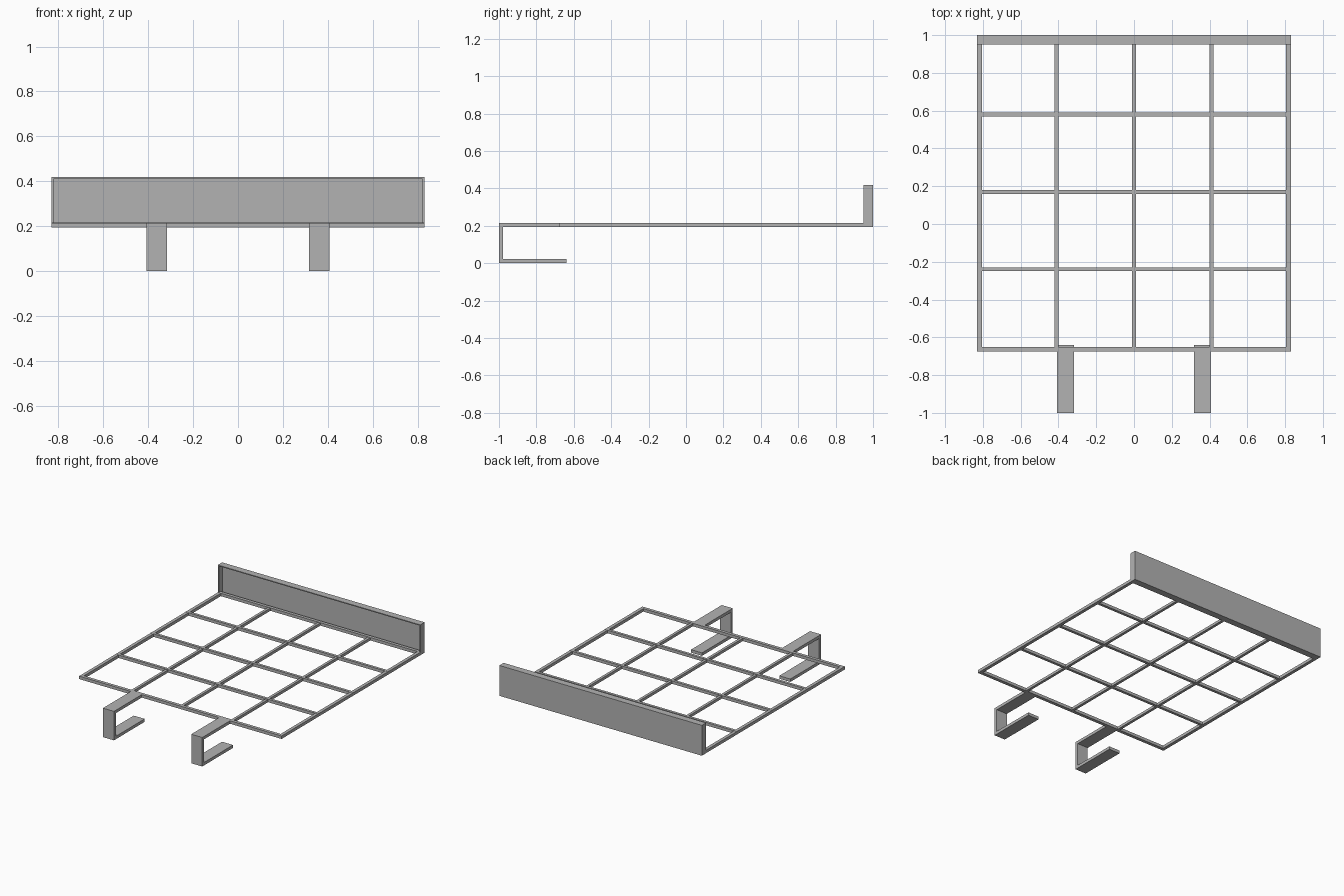
import bpy

cube = bpy.data.objects.get("Cube")
if cube:
    bpy.data.objects.remove(cube, do_unlink=True)

steel = bpy.data.materials.new("grey steel")
steel.use_nodes = True
GREY = (0.45, 0.45, 0.45, 1)
steel.diffuse_color = GREY
steel.node_tree.nodes["Principled BSDF"].inputs["Base Color"].default_value = GREY


def box(name, x, y, z):
    """Box from (min, max) pairs on each axis."""
    mid = [sum(p) / 2 for p in (x, y, z)]
    size = [p[1] - p[0] for p in (x, y, z)]
    bpy.ops.mesh.primitive_cube_add(size=1, location=mid)
    ob = bpy.context.object
    ob.name = name
    ob.scale = size
    bpy.ops.object.transform_apply(location=False, rotation=False, scale=True)
    ob.data.materials.append(steel)
    return ob


HALF = 0.83            # half width of the rack
FRONT, BACK = -0.675, 1.0
LOW, TOP = 0.193, 0.215
RAIL = 0.024           # rail width
BAR = 0.01             # half width of the grid bars
LIP = 0.95             # front edge of the back panel's flanges
CREST = 0.418

# Outer frame
box("front_rail", (-HALF, HALF), (FRONT, FRONT + RAIL), (LOW, TOP))
box("back_rail", (-HALF, HALF), (LIP, LIP + RAIL), (LOW, TOP))
for side, s in (("right", -1), ("left", 1)):
    xs = sorted((s * HALF, s * (HALF - RAIL)))
    box(side + "_rail", xs, (FRONT + RAIL, LIP), (LOW, TOP))

# Inner grid
for i, x in enumerate((-0.41, 0, 0.41)):
    box(f"long_bar_{i + 1}", (x - BAR, x + BAR), (FRONT + RAIL, LIP), (LOW, TOP - 0.002))
for i, y in enumerate((-0.24, 0.17, 0.58)):
    box(f"cross_bar_{i + 1}", (-HALF, HALF), (y - BAR, y + BAR), (LOW + 0.001, TOP + 0.001))

# Back panel: a thin sheet with folded flanges
SHEET = 0.007
box("back_panel", (-HALF, HALF), (BACK - SHEET, BACK), (LOW, CREST))
box("panel_top_flange", (-HALF, HALF), (LIP, BACK - SHEET), (CREST - SHEET, CREST))
box("panel_bottom_flange", (-HALF, HALF), (LIP + RAIL, BACK - SHEET), (LOW, LOW + SHEET))
for side, s in (("right", -1), ("left", 1)):
    xs = sorted((s * HALF, s * (HALF - SHEET)))
    box(f"panel_{side}_flange", xs, (LIP, BACK - SHEET), (LOW, CREST - SHEET))

# Flat-strip hooks: a C profile extruded along x
T = 0.022
TIP = -0.64
profile = [(FRONT, TOP), (-1, TOP), (-1, 0), (TIP, 0), (TIP, T),
           (-1 + T, T), (-1 + T, TOP - T), (FRONT, TOP - T)]
for side, x0 in (("right", -0.407), ("left", 0.317)):
    x1 = x0 + 0.09
    n = len(profile)
    verts = [(x, y, z) for x in (x0, x1) for y, z in profile]
    faces = [tuple(range(n)), tuple(reversed(range(n, 2 * n)))]
    faces += [(i, i + n, (i + 1) % n + n, (i + 1) % n) for i in range(n)]
    mesh = bpy.data.meshes.new(side + "_hook")
    mesh.from_pydata(verts, [], faces)
    mesh.materials.append(steel)
    hook = bpy.data.objects.new(side + "_hook", mesh)
    bpy.context.collection.objects.link(hook)
    # Make the normals point outwards
    bpy.context.view_layer.objects.active = hook
    bpy.ops.object.select_all(action="DESELECT")
    hook.select_set(True)
    bpy.ops.object.mode_set(mode="EDIT")
    bpy.ops.mesh.select_all(action="SELECT")
    bpy.ops.mesh.normals_make_consistent(inside=False)
    bpy.ops.object.mode_set(mode="OBJECT")
